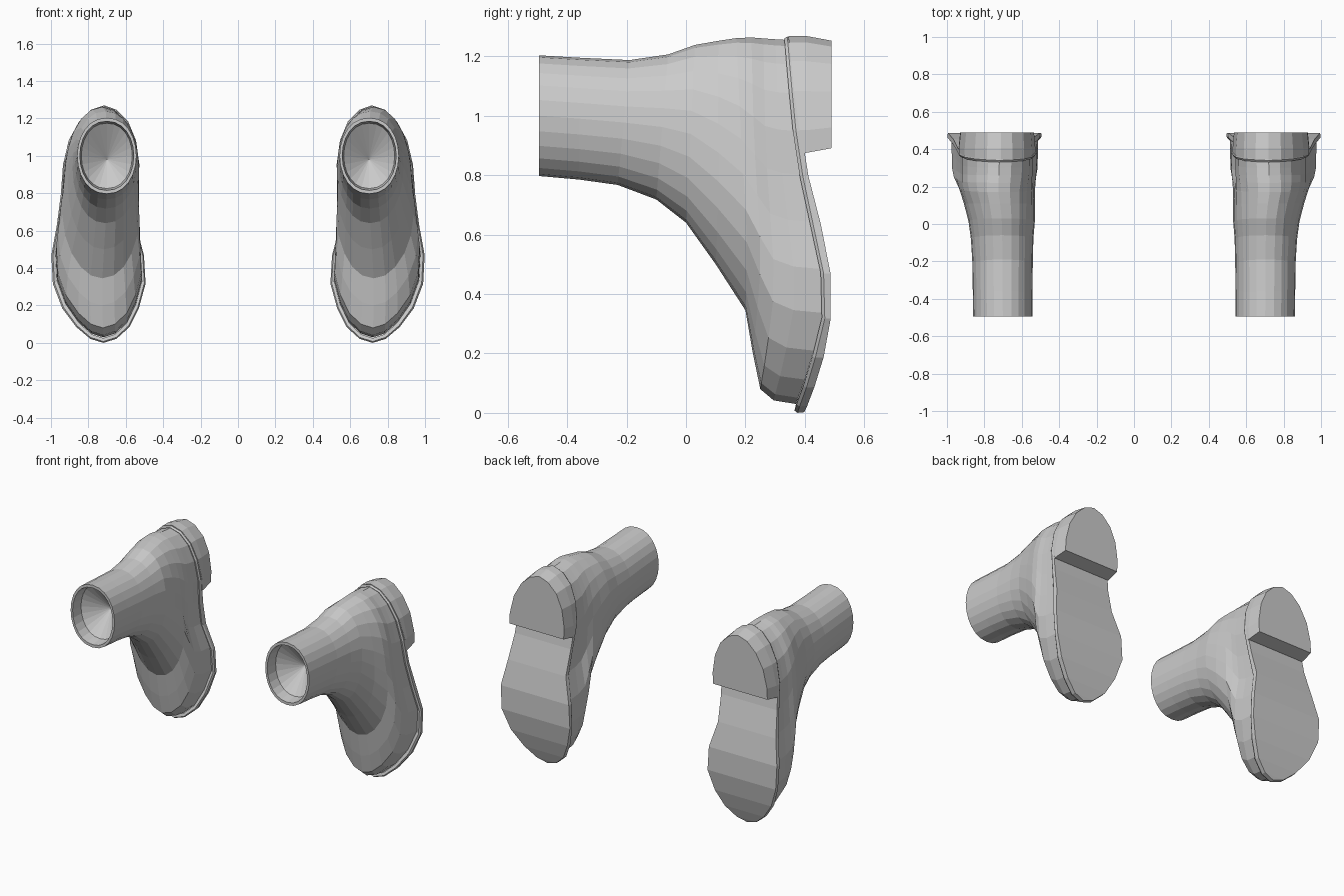
import bpy, bmesh, math

if "Cube" in bpy.data.objects:
    bpy.data.objects.remove(bpy.data.objects["Cube"])

HALF = 12                      # points per side of each ring
CX = 0.72                      # boot centre line

# Sole outline from toe to heel: outer x, inner x, welt y, bottom y
OUTER = [.72, .79, .865, .94, .99, .998, .968, .947, .936, .905, .85, .785, .72]
INNER = [.71, .65, .58, .53, .494, .503, .547, .54, .527, .545, .587, .65, .71]
WELT_Y = [.365, .372, .395, .425, .457, .453, .418, .383, .36, .347, .338, .333, .33]
BASE_Y = [.398, .408, .432, .463, .487, .486, .454, .412, .388, .37, .36, .353, .35]


def frac(i):
    return (1 - math.cos(math.pi * i / HALF)) / 2


def loop(points):
    """Order (outer, inner, y, z) stations into one closed ring."""
    right = [(o, y, z) for o, n, y, z in points]
    left = [(n, y, z) for o, n, y, z in points[1:-1]]
    return right + left[::-1]


def bridge(bm, a, b):
    n = len(a)
    for i in range(n):
        bm.faces.new((a[i], a[(i + 1) % n], b[(i + 1) % n], b[i]))


def add_rings(bm, rings):
    loops = [[bm.verts.new(p) for p in r] for r in rings]
    for a, b in zip(loops, loops[1:]):
        bridge(bm, a, b)
    return loops


def strip_cap(bm, ring):
    """Close a ring with crosswise bands from toe to heel."""
    n = len(ring)
    bm.faces.new((ring[0], ring[1], ring[-1]))
    for i in range(1, n // 2 - 1):
        bm.faces.new((ring[i], ring[i + 1], ring[n - i - 1], ring[n - i]))
    bm.faces.new((ring[n // 2 - 1], ring[n // 2], ring[n // 2 + 1]))


def finish(bm, name):
    """Make the object and mirror it to the other boot."""
    bmesh.ops.recalc_face_normals(bm, faces=bm.faces)
    me = bpy.data.meshes.new(name)
    bm.to_mesh(me)
    bm.free()
    ob = bpy.data.objects.new(name, me)
    bpy.context.collection.objects.link(ob)
    mod = ob.modifiers.new("pair", 'MIRROR')
    mod.use_mirror_merge = False
    return ob


# Upper rings: front y, front z, back y, back z, inner x, outer x, foot shape, sag
UPPER = [
    (-.495, .797, -.495, 1.203, .543, .86, 0, 0),
    (-.36, .785, -.36, 1.195, .543, .862, 0, 0),
    (-.23, .767, -.19, 1.187, .541, .864, 0, 0),
    (-.10, .718, -.06, 1.206, .538, .872, 0, 0),
    (0, .64, .03, 1.238, .53, .885, 0, 0),
    (.10, .50, .11, 1.252, .527, .905, .1, .05),
    (.20, .345, .17, 1.261, .525, .93, .3, .12),
    (.225, .20, .22, 1.263, .525, .945, .65, .25),
    (.25, .08, .26, 1.26, .525, .95, .88, .4),
    (.295, .042, .30, 1.257, .525, .95, .95, .65),
    (.37, .03, .335, 1.255, .525, .95, 1, 1)]


def upper_ring(fy, fz, ty, tz, xi, xo, w, sag):
    pts = []
    mid, rad = (xi + xo) / 2, (xo - xi) / 2
    for i in range(HALF + 1):
        s = frac(i)
        r = rad * math.sin(math.pi * i / HALF) ** .9 if 0 < i < HALF else 0
        foot_o = CX + (OUTER[i] - CX) * .92
        foot_i = CX + (INNER[i] - CX) * .92
        bulge = WELT_Y[i] - (WELT_Y[0] + (WELT_Y[-1] - WELT_Y[0]) * s)
        y = fy + (ty - fy) * s + sag * bulge
        pts.append((mid + r + (foot_o - mid - r) * w,
                    mid - r + (foot_i - mid + r) * w, y, fz + (tz - fz) * s))
    return loop(pts)


# Boot upper with a thick rim and a tapering hollow
bm = bmesh.new()
rim = upper_ring(*UPPER[0])


def inset(y, k):
    return [(.7015 + (x - .7015) * k, y, 1 + (z - 1) * k) for x, _, z in rim]


loops = add_rings(bm, [inset(-.42, .86), inset(-.495, .91)]
                  + [upper_ring(*u) for u in UPPER])
apex = bm.verts.new((.70, -.30, .98))
for i in range(len(rim)):
    bm.faces.new((loops[0][i - 1], loops[0][i], apex))
finish(bm, "boot_upper")


# Welted sole, curved from toe to heel
def sole_ring(ys, k, dy=0):
    return loop([(CX + (OUTER[i] - CX) * k, CX + (INNER[i] - CX) * k,
                  ys[i] + dy, .633 + (frac(i) - .5) * 1.266 * (1 - (1 - k) * .4))
                 for i in range(HALF + 1)])


bm = bmesh.new()
loops = add_rings(bm, [sole_ring(WELT_Y, .9, .004), sole_ring(WELT_Y, .97),
                       sole_ring(WELT_Y, 1, .01), sole_ring(BASE_Y, .99)])
strip_cap(bm, loops[-1])
finish(bm, "sole")

# Heel block with a straight front edge and flat bottom
bm = bmesh.new()
shape = [(.938, .532, .395, .875)]
shape += [(OUTER[i], INNER[i], BASE_Y[i], frac(i) * 1.268) for i in range(8, HALF + 1)]
shape = [s for s in shape if s[3] >= .87]


def heel_ring(flat, k):
    out = []
    for o, n, y, z in shape:
        out.append((CX + (o - CX) * k, CX + (n - CX) * k,
                    flat if flat else y - .006, 1.07 + (z - 1.07) * (1 - (1 - k) * 2)))
    return [(o, y, z) for o, n, y, z in out] + [(n, y, z) for o, n, y, z in out[::-1]]


loops = add_rings(bm, [heel_ring(None, 1), heel_ring(.405, 1), heel_ring(.49, .96)])
bm.faces.new(loops[0])
bm.faces.new(loops[-1])
finish(bm, "heel")
